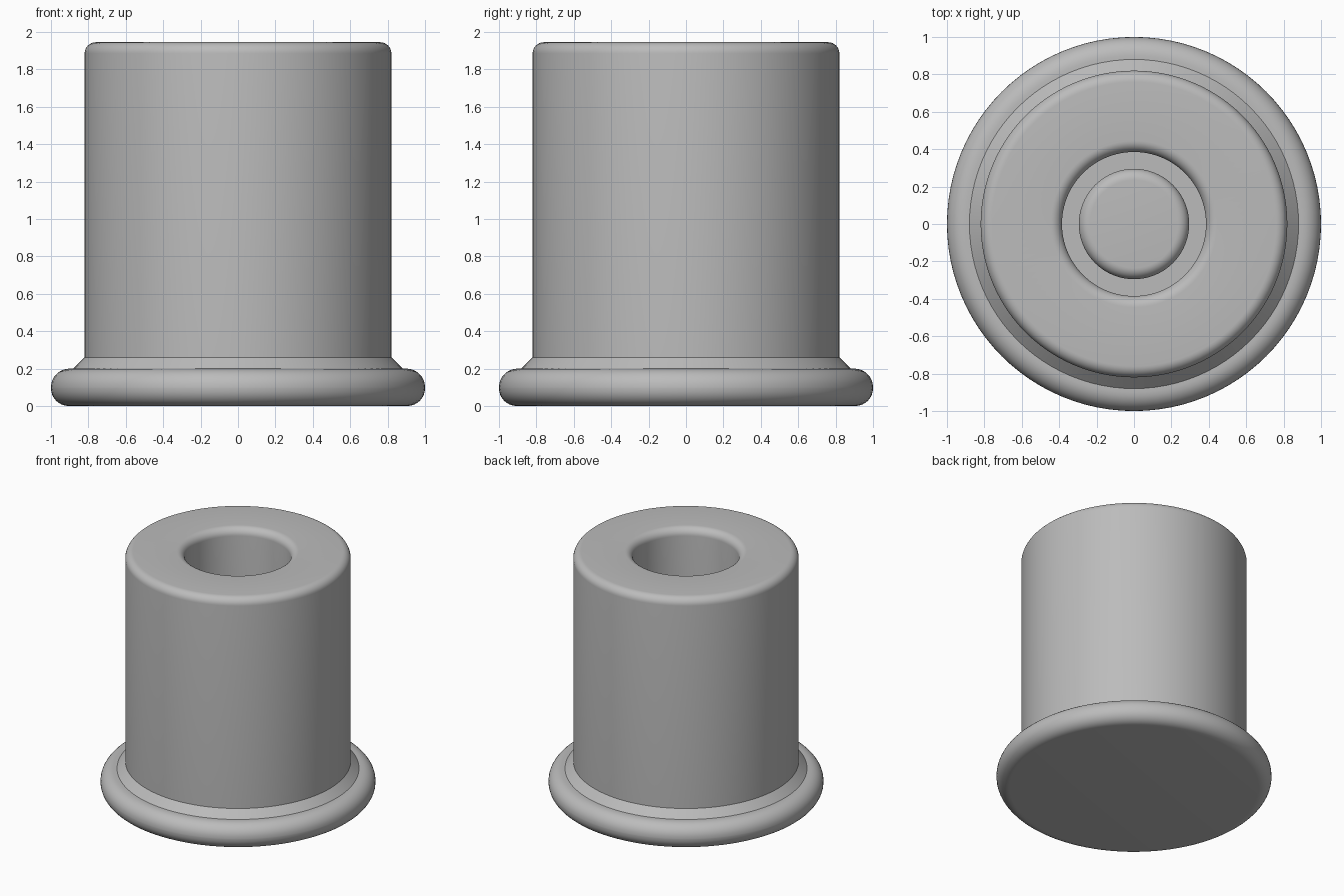
import bpy, bmesh, math
from mathutils import Vector, Matrix

if "Cube" in bpy.data.objects:
    bpy.data.objects.remove(bpy.data.objects["Cube"])

SEGMENTS = 96

grey = bpy.data.materials.new("plain_grey")
grey.diffuse_color = (0.5, 0.5, 0.5, 1)
grey.use_nodes = True
grey.node_tree.nodes["Principled BSDF"].inputs["Base Color"].default_value = grey.diffuse_color


def arc(cx, cz, r, a0, a1, steps=8):
    """Points of a rounded corner, angles in degrees."""
    return [(cx + r * math.cos(math.radians(a0 + (a1 - a0) * i / steps)),
             cz + r * math.sin(math.radians(a0 + (a1 - a0) * i / steps)))
            for i in range(steps + 1)]


def lathe(name, profile):
    """Turn a radius/height profile around the z axis."""
    bm = bmesh.new()
    verts = [bm.verts.new((x, 0, z)) for x, z in profile]
    edges = [bm.edges.new(pair) for pair in zip(verts, verts[1:])]
    bmesh.ops.spin(bm, geom=verts + edges, cent=(0, 0, 0), axis=(0, 0, 1),
                   angle=2 * math.pi, steps=SEGMENTS, use_duplicate=False)
    bmesh.ops.remove_doubles(bm, verts=bm.verts, dist=1e-5)
    bmesh.ops.recalc_face_normals(bm, faces=bm.faces)
    mesh = bpy.data.meshes.new(name)
    bm.to_mesh(mesh)
    bm.free()
    mesh.materials.append(grey)
    obj = bpy.data.objects.new(name, mesh)
    bpy.context.collection.objects.link(obj)
    bpy.ops.object.select_all(action='DESELECT')
    obj.select_set(True)
    bpy.context.view_layer.objects.active = obj
    bpy.ops.object.shade_smooth_by_angle(angle=math.radians(30))


# Flange, chamfered collar, hollow barrel and inner pin as one turned body
profile = [(0, 0)]
profile += arc(0.905, 0.095, 0.095, -90, 0)       # lower flange edge
profile += arc(0.90, 0.10, 0.10, 0, 90)           # upper flange edge
profile += [(0.88, 0.20), (0.82, 0.26)]           # chamfered collar
profile += arc(0.76, 1.885, 0.06, 0, 90)          # outer barrel rim
profile += arc(0.445, 1.885, 0.06, 90, 180)       # rounded mouth of the bore
profile += [(0.385, 0.26), (0.295, 0.26)]         # bore floor
profile += arc(0.235, 0.94, 0.06, 0, 90)          # rounded top of the pin
profile += [(0, 1.0)]
lathe("flanged_bushing", profile)
